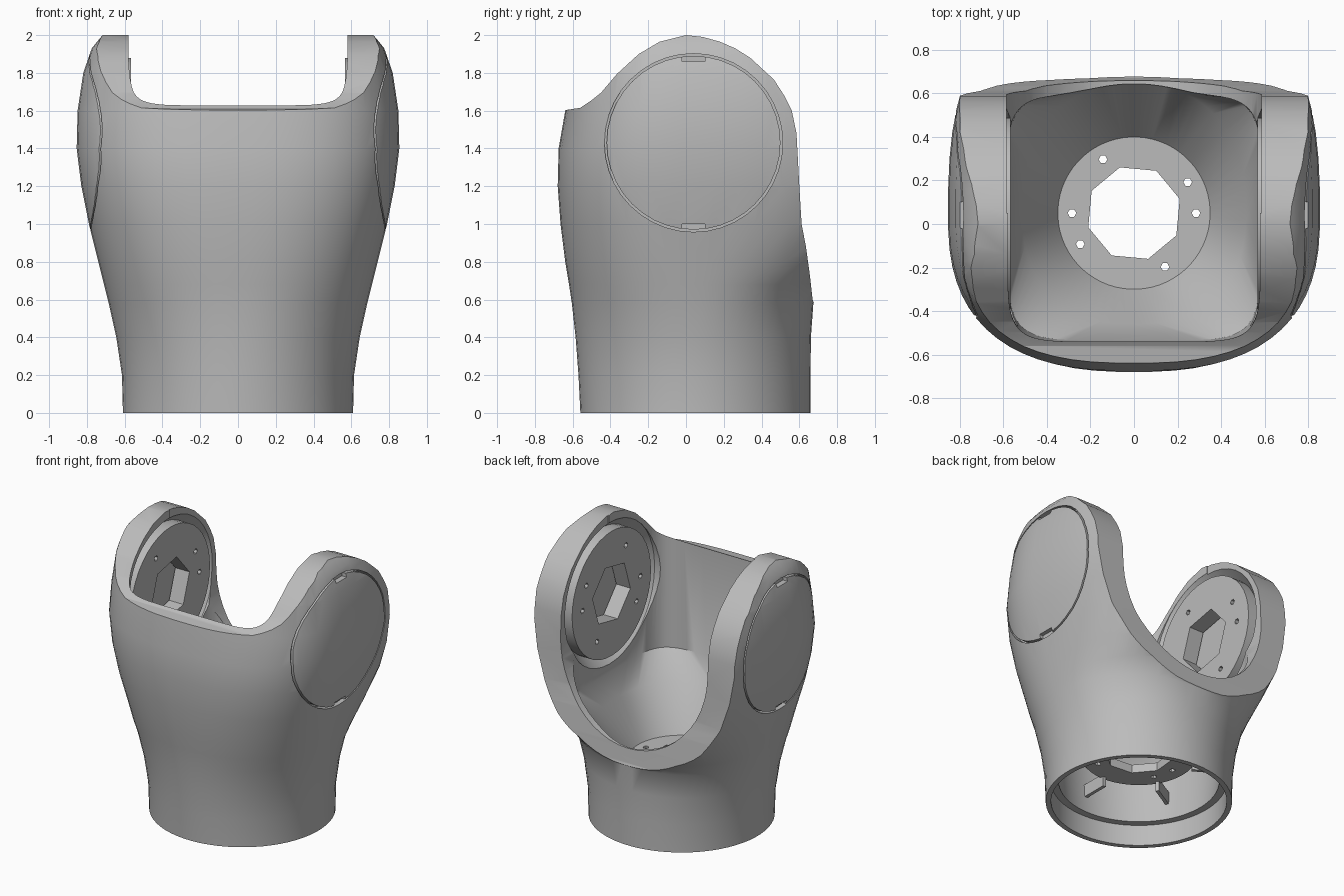
import bpy, bmesh
from math import sin, cos, pi, radians, copysign

if "Cube" in bpy.data.objects:
    bpy.data.objects.remove(bpy.data.objects["Cube"])

grey = bpy.data.materials.new("plain grey")
grey.use_nodes = True
grey.diffuse_color = (0.5, 0.5, 0.5, 1)
grey.node_tree.nodes["Principled BSDF"].inputs["Base Color"].default_value = (0.5, 0.5, 0.5, 1)

BASE_Y = 0.05             # axis of the round base
EAR_Y, EAR_Z = 0.04, 1.43  # axis of the two ear joints


def finish(name, bm):
    bmesh.ops.recalc_face_normals(bm, faces=bm.faces)
    mesh = bpy.data.meshes.new(name)
    bm.to_mesh(mesh)
    bm.free()
    mesh.materials.append(grey)
    obj = bpy.data.objects.new(name, mesh)
    bpy.context.collection.objects.link(obj)
    return obj


def skin(name, rings):
    """Closed solid through a list of equal-sized rings."""
    bm = bmesh.new()
    loops = [[bm.verts.new(p) for p in ring] for ring in rings]
    n = len(loops[0])
    for a, b in zip(loops, loops[1:]):
        for i in range(n):
            j = (i + 1) % n
            bm.faces.new((a[i], a[j], b[j], b[i]))
    bm.faces.new(loops[0])
    bm.faces.new(loops[-1])
    return finish(name, bm)


def section(z, w, front, back, n, count=64):
    """Rounded-square ring with its own front and back depth."""
    ring = []
    for i in range(count):
        a = 2 * pi * (i + 0.5) / count
        c, s = cos(a), sin(a)
        x = w * copysign(abs(c) ** (2 / n), c)
        y = (back if s > 0 else front) * copysign(abs(s) ** (2 / n), s)
        ring.append((x, BASE_Y + y, z))
    return ring


def prism(name, axis, points, lo, hi):
    place = {"x": lambda u, v, d: (d, u, v),
             "y": lambda u, v, d: (u, d, v),
             "z": lambda u, v, d: (u, v, d)}[axis]
    return skin(name, [[place(u, v, d) for u, v in points] for d in (lo, hi)])


def circle(u, v, r, count=40, turn=0.0):
    return [(u + r * cos(turn + 2 * pi * i / count),
             v + r * sin(turn + 2 * pi * i / count)) for i in range(count)]


def boolean(target, cutter, operation="DIFFERENCE"):
    mod = target.modifiers.new("cut", "BOOLEAN")
    mod.operation, mod.solver, mod.object = operation, "EXACT", cutter
    bpy.context.view_layer.objects.active = target
    bpy.ops.object.modifier_apply(modifier=mod.name)
    bpy.data.objects.remove(cutter)


def smooth(obj, angle=32):
    bpy.ops.object.select_all(action="DESELECT")
    obj.select_set(True)
    bpy.context.view_layer.objects.active = obj
    bpy.ops.object.shade_smooth_by_angle(angle=radians(angle))


def bolt_holes(target, axis, u, v, r, lo, hi):
    for a in (0, 30, 120, 180, 210, 300):
        t = radians(a)
        boolean(target, prism("bolt_cutter", axis,
                              circle(u + r * cos(t), v + r * sin(t), 0.02, 6), lo, hi))


# Housing: round base growing into a broad rounded box
shell = [(0, .61, .61, .61, 2), (.2, .615, .62, .61, 2), (.4, .645, .635, .612, 2.05),
         (.58, .685, .655, .625, 2.15), (.68, .71, .67, .7, 2.25), (.8, .74, .69, .85, 2.3),
         (1, .79, .715, 1, 2.45), (1.2, .83, .73, 1.08, 2.55), (1.4, .855, .725, 1.1, 2.6),
         (1.6, .85, .69, 1.1, 2.6), (1.8, .82, .67, 1.1, 2.6), (1.93, .775, .65, 1.1, 2.6),
         (1.98, .735, .63, 1.1, 2.6), (2.03, .69, .6, 1.1, 2.6)]
housing = skin("housing", [section(*row) for row in shell])

# Side outline: low front lip, round ears, flat open back
outline = [(-.9, -.1), (-.9, 1.59), (-.64, 1.603), (-.56, 1.615), (-.5, 1.655), (-.45, 1.695),
           (-.365, 1.795), (-.25, 1.9), (-.14, 1.965), (0, 2), (.09, 1.99), (.18, 1.965),
           (.26, 1.93), (.34, 1.88), (.465, 1.765), (.52, 1.68), (.56, 1.6), (.585, 1.48),
           (.6, 1.2), (.612, 1), (.635, .88), (.657, .72), (.67, .6), (.75, .4), (.75, -.1)]
boolean(housing, prism("outline_tool", "x", outline, -1.2, 1.2), "INTERSECT")

# Well: funnel floor running out to the back rim, then upright walls
well = [(.4, .35, .35, .35, 2), (.7, .515, .51, .595, 2.3), (.86, .58, .585, .545, 6),
        (2.2, .58, .595, .54, 8)]
boolean(housing, skin("well_tool", [section(*row) for row in well]))

# U-shaped opening in the back
u_arc = [(0.587 * cos(pi + pi * i / 24), 1.34 + 0.64 * sin(pi + pi * i / 24)) for i in range(25)]
boolean(housing, prism("back_tool", "y", u_arc + [(.587, 2.2), (-.587, 2.2)], BASE_Y, 1.3))

# Hollow underside that wraps around the funnel
under = [(-.1, .575), (.15, .575), (.15, .525), (.3, .54), (.58, .555), (.34, .375)]
boolean(housing, skin("under_tool", [section(z, r, r, r, 2) for z, r in under]))

# Floor opening and bolt holes
boolean(housing, prism("floor_tool", "z", circle(0, BASE_Y, .22, 8, .3), .25, .5))
bolt_holes(housing, "z", 0, BASE_Y, .285, .25, .5)

# Radial ribs under the floor
for k in range(6):
    t = 2 * pi * (k + 0.5) / 6
    corners = [(.35, -.012), (.545, -.012), (.545, .012), (.35, .012)]
    prism(f"base_rib_{k + 1}", "z",
          [(p * cos(t) - q * sin(t), BASE_Y + p * sin(t) + q * cos(t)) for p, q in corners],
          .27, .36)

for side, label in ((1, "left"), (-1, "right")):
    # Tapered joint pocket that hollows the ear
    pocket = [[(x * side, y, z) for y, z in circle(EAR_Y, EAR_Z, r)]
              for x, r in ((.5, .51), (.58, .51), (.7, .41))]
    boolean(housing, skin("pocket_tool", pocket))
    # Groove around the outer cap, with a pry notch above and below
    groove = prism("groove_tool", "x", circle(EAR_Y, EAR_Z, .472), .715 * side, 1.0 * side)
    boolean(groove, prism("groove_core", "x", circle(EAR_Y, EAR_Z, .46), .7 * side, 1.1 * side))
    boolean(housing, groove)
    for z in (EAR_Z - .445, EAR_Z + .445):
        notch = [(EAR_Y + u, z + v) for u, v in ((-.06, -.015), (.06, -.015), (.06, .015), (-.06, .015))]
        boolean(housing, prism("notch_tool", "x", notch, .76 * side, 1.0 * side))
    # Thick bearing disc standing in the pocket
    disc = prism(label + "_bearing_disc", "x", circle(EAR_Y, EAR_Z, .45), .567 * side, .68 * side)
    boolean(disc, prism("disc_tool", "x", circle(EAR_Y, EAR_Z, .22, 6, .2), .5 * side, .75 * side))
    bolt_holes(disc, "x", EAR_Y, EAR_Z, .33, .5 * side, .75 * side)
    smooth(disc)

smooth(housing)
